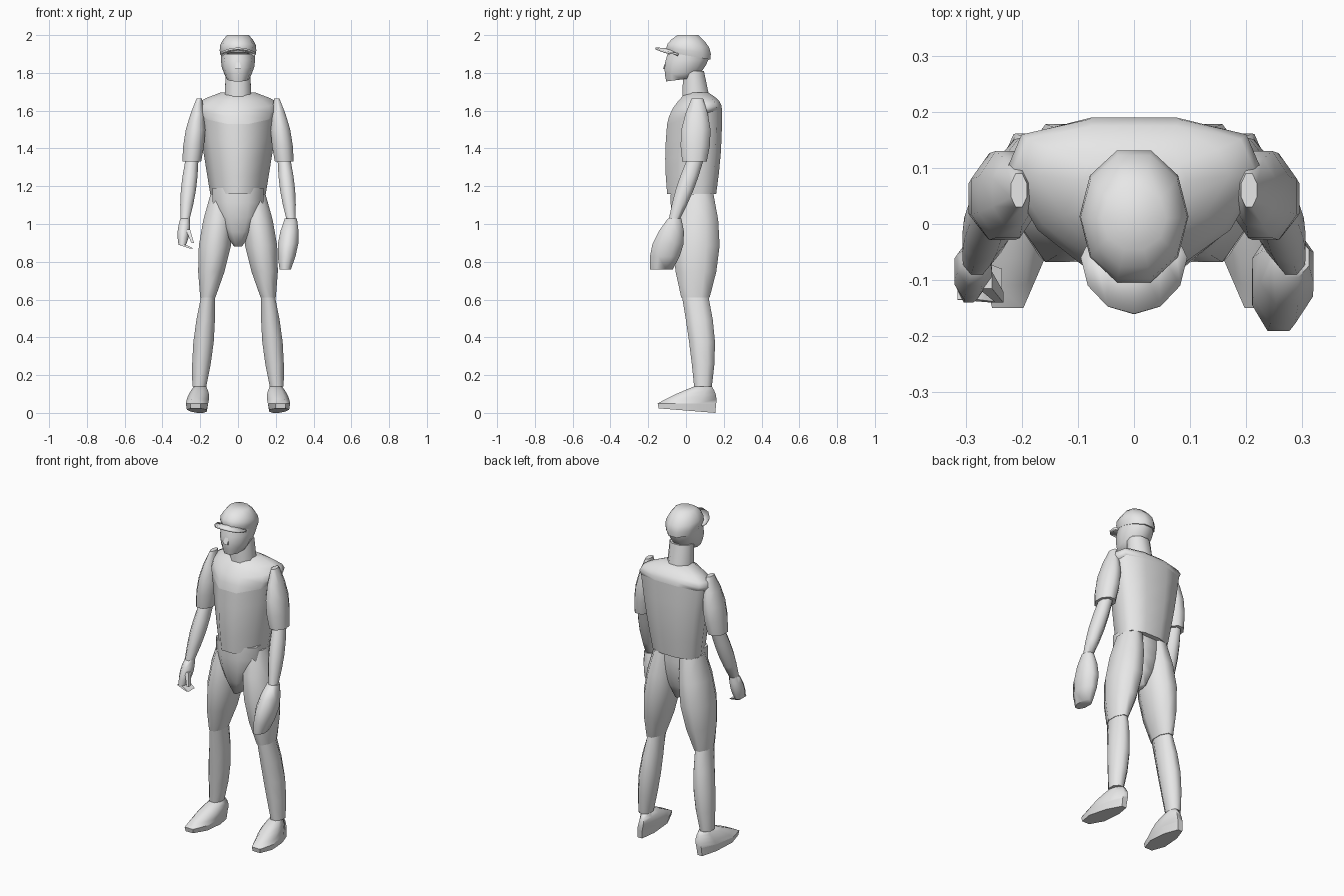
import bpy, bmesh, math
from mathutils import Vector

cube = bpy.data.objects.get("Cube")
if cube:
    bpy.data.objects.remove(cube, do_unlink=True)

grey = bpy.data.materials.new("plain grey")
grey.use_nodes = True
COLOUR = (0.8, 0.8, 0.8, 1)
grey.diffuse_color = COLOUR
for node in grey.node_tree.nodes:
    if node.type == 'BSDF_PRINCIPLED':
        node.inputs["Base Color"].default_value = COLOUR


def finish(name, bm):
    """Turn a bmesh into a named object, smooth except at strong edges."""
    bmesh.ops.recalc_face_normals(bm, faces=bm.faces)
    mesh = bpy.data.meshes.new(name)
    bm.to_mesh(mesh)
    bm.free()
    mesh.materials.append(grey)
    mesh.shade_smooth()
    mesh.set_sharp_from_angle(angle=math.radians(65))
    obj = bpy.data.objects.new(name, mesh)
    bpy.context.collection.objects.link(obj)
    return obj


def polygon(sides):
    """Regular cross-section with a flat side in front and behind."""
    radius = 1 / math.cos(math.pi / sides)
    turns = [(i + 0.5) * math.tau / sides for i in range(sides)]
    return [(radius * math.sin(a), -radius * math.cos(a)) for a in turns]


OCTAGON = polygon(8)
SQUARE = polygon(4)
SKULL = polygon(10)
# The chest is widest toward the back; the shoe narrows and turns in at the heel
CHEST = [(u * (1 + v / 8), v + 0.3 * (1 - v * v)) for u, v in SKULL]
SHOE = [(u * (0.8 - v / 5) - (1 + v) / 5, v) for u, v in OCTAGON]


def loft(name, start, end, size, end_size, bulge=(0, 0),
         profile=OCTAGON, side=1, tilt=0, bow=0, steps=4):
    """Skin rings from start to end; half-sizes blend and swell midway.

    tilt raises the back of the last ring, bow bends the middle backward.
    """
    start, end = Vector(start), Vector(end)
    size, end_size, bulge = Vector(size), Vector(end_size), Vector(bulge)
    bm = bmesh.new()
    rings = []
    for step in range(steps + 1):
        t = step / steps
        swell = math.sin(math.pi * t)
        centre = start.lerp(end, t)
        half = size.lerp(end_size, t) + bulge * swell
        rings.append([bm.verts.new((side * (centre.x + u * half.x),
                                    centre.y + v * half.y + bow * swell,
                                    centre.z + v * t * tilt))
                      for u, v in profile])
    for low, high in zip(rings, rings[1:]):
        for i in range(len(profile)):
            bm.faces.new((low[i - 1], low[i], high[i], high[i - 1]))
    bm.faces.new(rings[0])
    bm.faces.new(rings[-1])
    return finish(name, bm)


# Trunk, with the shirt in two lofts that meet at the chest
chest, chest_size = (0, 0.045, 1.57), (0.205, 0.145)
loft("shirt_body", start=(0, 0.03, 1.16), end=chest,
     size=(0.14, 0.13), end_size=chest_size, bulge=(0, 0.01),
     profile=CHEST, tilt=0.04)
loft("shirt_shoulders", start=(0, 0.06, 1.695), end=chest,
     size=(0.09, 0.06), end_size=chest_size, bulge=(0.06, 0.02),
     profile=CHEST, tilt=0.04)
loft("pelvis", start=(0, 0.025, 1.19), end=(0, 0.03, 0.88),
     size=(0.135, 0.105), end_size=(0.02, 0.06), bulge=(0.04, 0.02))

# Head
loft("neck", start=(0, 0.04, 1.81), end=(0, 0.05, 1.67),
     size=(0.065, 0.055), end_size=(0.07, 0.07), tilt=0.02)
loft("head", start=(0, 0.015, 1.9), end=(0, -0.025, 1.765),
     size=(0.085, 0.113), end_size=(0.055, 0.08), bulge=(0.012, 0.012),
     profile=SKULL, tilt=0.01)
loft("nose", start=(0, -0.105, 1.82), end=(0, -0.09, 1.88),
     size=(0.016, 0.018), end_size=(0.006, 0.01), profile=SQUARE, steps=1)
loft("cap", start=(0, 0.01, 2), end=(0, 0.015, 1.89),
     size=(0.055, 0.055), end_size=(0.086, 0.115), bulge=(0.02, 0.025),
     profile=SKULL, tilt=-0.02)

# Cap brim, rounded in front and arched from side to side
bm = bmesh.new()
strip = []
for i in range(7):
    a = math.pi * i / 6
    x, y = 0.095 * math.cos(a), -0.06 - 0.1 * math.sin(a)
    z = 1.935 - 3 * x * x
    strip.append((bm.verts.new((x, y, z)),
                  bm.verts.new((x * 0.9, -0.04, z - 0.01))))
for (a, b), (c, d) in zip(strip, strip[1:]):
    bm.faces.new((a, c, d, b))
brim = finish("cap_brim", bm)
brim.modifiers.new("thickness", 'SOLIDIFY').thickness = 0.01

# Joints of one side, shared by the parts that meet there
hip, knee, ankle = (0.085, 0.06, 1.16), (0.16, 0.05, 0.61), (0.205, 0.09, 0.14)
shoulder, elbow, wrist = (0.205, 0.06, 1.665), (0.245, 0.045, 1.33), (0.28, -0.06, 1.03)
ankle_size = (0.037, 0.047)
toe_line, toe_size = (0.225, 0.005, 0.05), (0.067, 0.155)

# Limbs
for label, side in (("left", 1), ("right", -1)):
    loft(label + "_thigh", hip, knee, side=side,
         size=(0.06, 0.085), end_size=(0.04, 0.075), bulge=(0.035, 0.043))
    loft(label + "_shin", knee, ankle, side=side, bow=0.015,
         size=(0.037, 0.07), end_size=ankle_size, bulge=(0.017, 0.01))
    loft(label + "_shoe", toe_line, ankle, side=side, profile=SHOE,
         size=toe_size, end_size=ankle_size, bulge=(0.01, 0.01))
    loft(label + "_sole", toe_line, end=(0.225, 0.005, 0.012), side=side,
         size=toe_size, end_size=(0.06, 0.15),
         profile=SHOE, tilt=-0.012, steps=1)
    loft(label + "_sleeve", shoulder, elbow, side=side,
         size=(0.014, 0.03), end_size=(0.05, 0.065), bulge=(0.02, 0.03))
    loft(label + "_forearm", elbow, wrist, side=side,
         size=(0.035, 0.045), end_size=(0.025, 0.03), bulge=(0.01, 0.01))

# Fielding glove on the left hand
loft("glove", wrist, end=(0.25, -0.13, 0.76),
     size=(0.032, 0.035), end_size=(0.03, 0.06), bulge=(0.023, 0.035))

# Bare right hand with curled fingers
knuckles = (0.295, -0.1, 0.89)
loft("right_palm", wrist, knuckles, side=-1,
     size=(0.025, 0.03), end_size=(0.02, 0.04), bulge=(0.01, 0.01))
loft("right_fingers", knuckles, end=(0.245, -0.11, 0.87), side=-1,
     size=(0.02, 0.035), end_size=(0.01, 0.03), profile=SQUARE)
loft("right_thumb", start=(0.265, -0.1, 0.97), end=(0.24, -0.13, 0.9), side=-1,
     size=(0.012, 0.015), end_size=(0.007, 0.01), profile=SQUARE)
